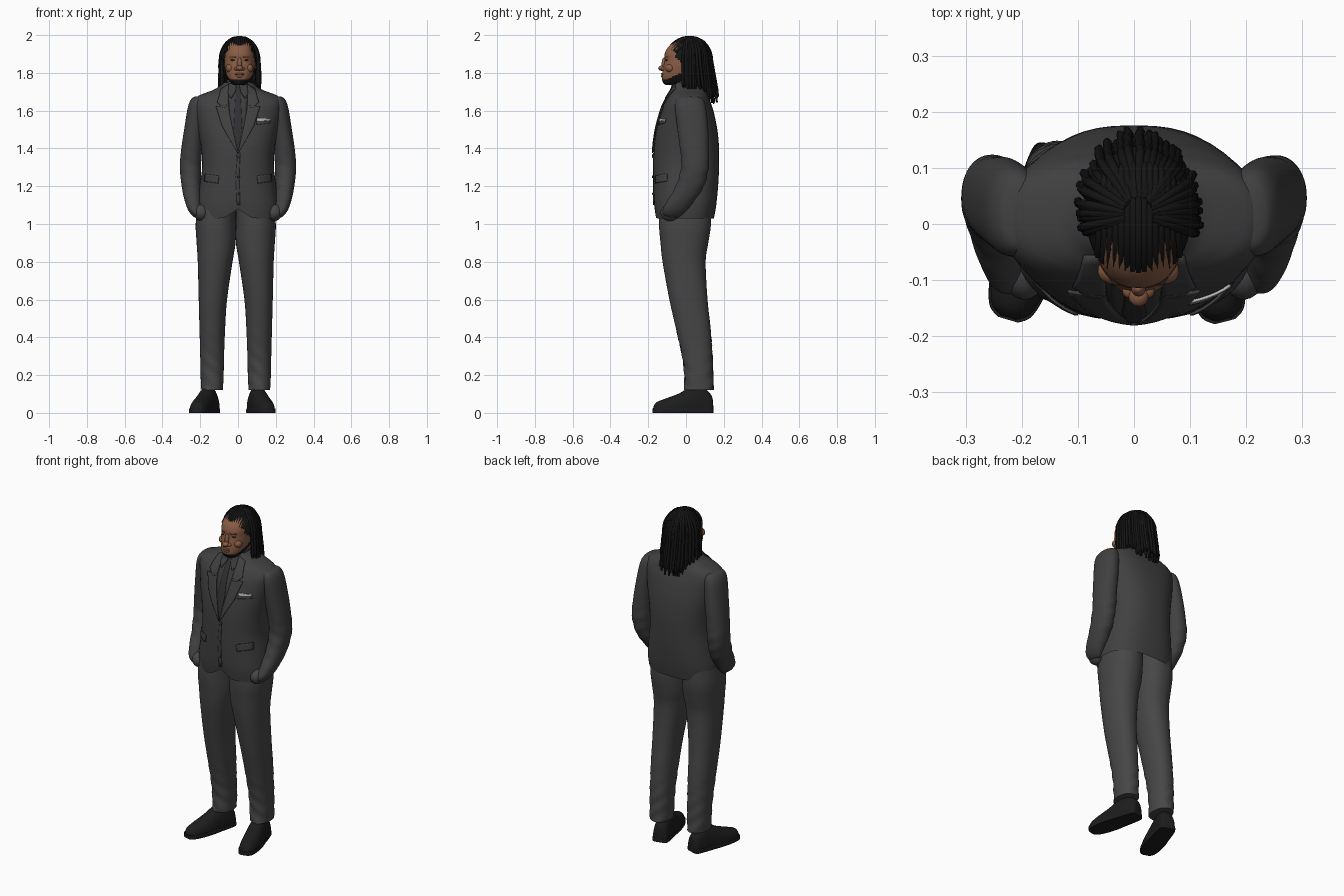
import bpy, bmesh, math, random
from mathutils import Matrix, Vector

if "Cube" in bpy.data.objects:
    bpy.data.objects.remove(bpy.data.objects["Cube"])

random.seed(4)
SEG = 48


def material(name, r, g, b):
    m = bpy.data.materials.new(name)
    m.diffuse_color = (r, g, b, 1)
    m.use_nodes = True
    m.node_tree.nodes["Principled BSDF"].inputs["Base Color"].default_value = m.diffuse_color
    return m


JACKET = material("charcoal jacket", .052, .052, .054)
TROUSER = material("charcoal trousers", .062, .062, .063)
SHIRT = material("dark shirt", .044, .044, .046)
TIE = material("tie and buttons", .03, .03, .032)
SKIN = material("brown skin", .25, .108, .058)
LIP = material("lips", .2, .075, .05)
HAIR = material("black hair", .007, .007, .007)
SHOE = material("black leather", .012, .012, .012)
WHITE = material("pocket square white", .5, .5, .5)
EYE = material("dark eyes", .06, .03, .02)


def refine(rows, k=5):
    """Catmull-Rom through rows of (z, centre x, half width, y front, y back)."""
    out = []
    for i in range(len(rows) - 1):
        quad = [rows[max(i - 1, 0)], rows[i], rows[i + 1], rows[min(i + 2, len(rows) - 1)]]
        for j in range(k):
            t = j / k
            out.append(tuple(.5 * (2 * b + (c - a) * t + (2 * a - 5 * b + 4 * c - d) * t * t
                             + (3 * b - a - 3 * c + d) * t ** 3) for a, b, c, d in zip(*quad)))
    return out + [rows[-1]]


def finish(name, bm, mats, mat_rule=None, matrix=None):
    bmesh.ops.recalc_face_normals(bm, faces=bm.faces[:])
    if mat_rule:
        for f in bm.faces:
            f.material_index = mat_rule(f.calc_center_median())
    if matrix:
        bm.transform(matrix)
    me = bpy.data.meshes.new(name)
    bm.to_mesh(me)
    bm.free()
    for m in mats:
        me.materials.append(m)
    ob = bpy.data.objects.new(name, me)
    bpy.context.collection.objects.link(ob)
    return ob


def loft(name, rows, mats, n=2.3, shape=None, caps=(True, True), mat_rule=None, matrix=None):
    """Skin of superellipse rings stacked along z."""
    bm = bmesh.new()
    rings = []
    for z, cx, rx, yf, yb in refine(rows):
        ring = []
        for i in range(SEG):
            a = math.tau * i / SEG
            c, s = math.cos(a), math.sin(a)
            p = Vector((cx + rx * math.copysign(abs(c) ** (2 / n), c),
                        (yf + yb) / 2 + (yb - yf) / 2 * math.copysign(abs(s) ** (2 / n), s), z))
            ring.append(bm.verts.new(shape(p) if shape else p))
        rings.append(ring)
    for r0, r1 in zip(rings, rings[1:]):
        for i in range(SEG):
            j = (i + 1) % SEG
            bm.faces.new((r0[i], r0[j], r1[j], r1[i]))
    for use, ring in zip(caps, (rings[0], rings[-1])):
        if use:
            bm.faces.new(ring)
    return finish(name, bm, mats, mat_rule, matrix)


def front_y(rows, x, z, n=2.3):
    """Front surface of a loft at (x, z)."""
    fine = sorted(refine(rows))
    for a, b in zip(fine, fine[1:]):
        if a[0] <= z <= b[0]:
            t = (z - a[0]) / (b[0] - a[0] + 1e-9)
            _, cx, rx, yf, yb = (p + (q - p) * t for p, q in zip(a, b))
            u = min(abs(x - cx) / rx, .99)
            return (yf + yb) / 2 - (yb - yf) / 2 * (1 - u ** n) ** (1 / n)
    return fine[0][3]


def strip(name, base, edges, mat, off=.004, thick=.005, cols=6, steps=5, n=2.3):
    """Thin plate lying on a loft's front; edges are (z left, x left, z right, x right)."""
    bm = bmesh.new()
    grid = []
    for a, b in zip(edges, edges[1:]):
        for k in range(steps + (b is edges[-1])):
            zl, xl, zr, xr = (p + (q - p) * k / steps for p, q in zip(a, b))
            row = []
            for c in range(cols + 1):
                x, z = xl + (xr - xl) * c / cols, zl + (zr - zl) * c / cols
                row.append(bm.verts.new((x, front_y(base, x, z, n) - off, z)))
            grid.append(row)
    for r0, r1 in zip(grid, grid[1:]):
        for c in range(cols):
            bm.faces.new((r0[c], r0[c + 1], r1[c + 1], r1[c]))
    ob = finish(name, bm, [mat])
    mod = ob.modifiers.new("thickness", "SOLIDIFY")
    mod.thickness, mod.offset = thick, 0
    return ob


def ball(name, loc, size, mat, rot=0):
    bm = bmesh.new()
    bmesh.ops.create_uvsphere(bm, u_segments=20, v_segments=12, radius=1)
    return finish(name, bm, [mat], matrix=Matrix.Translation(loc) @ Matrix.Rotation(rot, 4, 'Y')
                  @ Matrix.Diagonal((*size, 1)))


# Jacket body with a rounded cutaway at the front hem
N = 2.5
torso = [(1.03, 0, .212, -.163, .148), (1.1, 0, .216, -.17, .16), (1.2, 0, .203, -.172, .17),
         (1.3, 0, .19, -.172, .175), (1.4, 0, .195, -.17, .175), (1.5, 0, .212, -.157, .166),
         (1.6, 0, .23, -.131, .145), (1.645, 0, .235, -.112, .13), (1.675, 0, .215, -.095, .12),
         (1.695, 0, .17, -.082, .112), (1.715, 0, .12, -.07, .105), (1.75, 0, .074, -.058, .086)]


def hem(p):
    if p.y < 0 and p.z < 1.15:
        p.z += .05 * math.exp(-(p.x / .045) ** 2) * (1.15 - p.z) / .12
    return p


loft("jacket_body", torso, [JACKET], N, hem, (False, True))


def on_jacket(name, edges, mat, off, **kw):
    return strip(name, torso, edges, mat, off, n=N, **kw)


# Shirt, tie, lapels and jacket details
on_jacket("shirt_front", [(1.38, -.003, 1.38, .003), (1.55, -.042, 1.55, .042),
                          (1.735, -.055, 1.735, .055)], SHIRT, .002)
on_jacket("tie", [(1.39, -.006, 1.39, .006), (1.52, -.022, 1.52, .022),
                  (1.69, -.013, 1.69, .013), (1.725, -.018, 1.725, .018)], TIE, .005)
on_jacket("front_edge", [(1.375, -.002, 1.375, .012), (1.25, -.012, 1.25, .006),
                         (1.1, -.006, 1.1, .012)], JACKET, .001, cols=2)
for s, side in ((-1, "left"), (1, "right")):
    on_jacket("lapel_lower_" + side, [(1.375, 0, 1.38, s * .006), (1.5, s * .027, 1.52, s * .085),
              (1.59, s * .045, 1.625, s * .118), (1.63, s * .05, 1.625, s * .085)], JACKET, .007)
    on_jacket("lapel_collar_" + side, [(1.62, s * .048, 1.615, s * .08), (1.64, s * .05, 1.645, s * .11),
              (1.74, s * .05, 1.715, s * .09)], JACKET, .007)
    on_jacket("shirt_collar_" + side, [(1.665, s * .035, 1.67, s * .04), (1.70, s * .014, 1.69, s * .052),
              (1.742, s * .006, 1.742, s * .05)], SHIRT, .01)
    on_jacket("pocket_flap_" + side, [(1.215, s * .105, 1.225, s * .178),
                                      (1.255, s * .1, 1.265, s * .174)], JACKET, .003)
on_jacket("breast_pocket", [(1.525, .1, 1.535, .172), (1.545, .098, 1.555, .17)], JACKET, .002)
on_jacket("pocket_square", [(1.543, .1, 1.548, .17), (1.56, .102, 1.556, .172)], WHITE, .004)
for z, r in ((1.36, .011), (1.25, .007), (1.16, .006)):
    ball("button", (.003, front_y(torso, .003, z, N) - .004, z), (r, .004, r), TIE)

# Sleeves, with the hands pushed into the trouser pockets
for s, side in ((-1, "left"), (1, "right")):
    arm = [(1.676, .2, .02, -.01, .05), (1.665, .206, .038, -.045, .085), (1.62, .215, .05, -.058, .105),
           (1.5, .232, .053, -.045, .118), (1.4, .245, .055, -.032, .12), (1.3, .252, .056, -.025, .12),
           (1.2, .247, .051, -.055, .095), (1.13, .239, .045, -.095, .05), (1.08, .23, .037, -.122, .01),
           (1.05, .22, .028, -.12, -.02), (1.035, .215, .015, -.1, -.04)]
    creases = lambda p: p + Vector((0, .0035 * math.sin(p.z * 90 + p.x * 40), 0)) \
        * max(0, 1 - abs(p.z - 1.25) / .18)
    loft("sleeve_" + side, [(z, s * x, r, a, b) for z, x, r, a, b in arm], [JACKET], 2.2, creases)
    ball("pocket_hand_" + side, (s * .195, -.085, 1.06), (.04, .05, .045), TROUSER, s * .3)

    # Trouser leg
    leg = [(1.13, .1, .1, -.14, .13), (1.0, .106, .106, -.143, .132), (.9, .104, .103, -.135, .118),
           (.8, .109, .092, -.124, .104), (.6, .121, .075, -.088, .114), (.45, .124, .068, -.054, .13),
           (.3, .125, .063, -.02, .14), (.2, .125, .061, -.008, .143), (.12, .125, .057, -.01, .146)]
    folds = lambda p: p + Vector((0, .003 * math.sin(p.z * 75 + p.x * 60), 0)) * min(1, max(0, (.5 - p.z) * 6))
    loft("trouser_leg_" + side, [(z, s * x - .012, r, a, b) for z, x, r, a, b in leg], [TROUSER], 2.2, folds)

    # Shoe: rings run from heel to toe, flattened underneath
    heel, ang = ((-.133, .138), -.29) if s < 0 else ((.083, .138), .25)
    d = Vector((math.sin(ang), -math.cos(ang), 0))
    p = Vector((math.cos(ang), math.sin(ang), 0))
    frame = Matrix(((p.x, 0, d.x, heel[0]), (p.y, 0, d.y, heel[1]), (0, 1, 0, 0), (0, 0, 0, 1)))
    shoe = [(0, .02, .07), (.01, .04, .1), (.06, .047, .14), (.12, .05, .135), (.18, .054, .103),
            (.25, .05, .077), (.3, .037, .058), (.318, .016, .036)]
    loft("shoe_upper_" + side, [(t, 0, w, -h * .6, h) for t, w, h in shoe], [SHOE], 2.2,
         lambda v: Vector((v.x, max(v.y, .012), v.z)), matrix=frame)
    loft("shoe_sole_" + side, [(t * 1.012, 0, w + .003, -.04, .06) for t, w, h in shoe], [SHOE], 2.6,
         lambda v: Vector((v.x, min(max(v.y, 0), .022), v.z)), matrix=frame)

# Neck, shirt collar band and head with a chin-strap beard
CX = .008
loft("neck", [(1.68, .004, .058, -.05, .07), (1.74, .005, .056, -.055, .07), (1.82, CX, .056, -.05, .08)], [SKIN])
loft("collar_band", [(1.69, .003, .072, -.066, .085), (1.735, .003, .066, -.066, .083),
                     (1.765, .004, .061, -.062, .08)], [SHIRT], caps=(True, False))
head = [(1.735, CX, .022, -.1, -.045), (1.742, CX, .04, -.117, -.01), (1.765, CX, .058, -.127, .04),
        (1.79, CX, .07, -.127, .075), (1.83, CX, .078, -.12, .095), (1.865, CX, .081, -.113, .105),
        (1.9, CX, .08, -.113, .11), (1.935, CX, .074, -.096, .11), (1.965, CX, .058, -.063, .09),
        (1.985, CX, .03, -.03, .05)]
loft("head", head, [SKIN, HAIR],
     mat_rule=lambda c: int(c.z < 1.766 + .5 * max(0, c.y + .1) and c.y < .03))

ball("nose_bridge", (CX, -.116, 1.848), (.013, .013, .034), SKIN)
ball("nose_tip", (CX, -.128, 1.825), (.018, .019, .014), SKIN)
ball("lip_upper", (CX, -.121, 1.793), (.026, .011, .007), LIP)
ball("lip_lower", (CX, -.121, 1.782), (.023, .011, .008), LIP)
for s, side in ((-1, "left"), (1, "right")):
    ball("nostril_" + side, (CX + s * .017, -.118, 1.822), (.012, .014, .01), SKIN)
    ball("cheek_" + side, (CX + s * .045, -.084, 1.825), (.028, .024, .024), SKIN)
    ball("eye_" + side, (CX + s * .034, -.102, 1.868), (.014, .008, .005), EYE)
    ball("ear_" + side, (CX + s * .086, .012, 1.85), (.012, .022, .034), SKIN)
    strip("eyebrow_" + side, head, [(1.883, CX + s * .015, 1.882, CX + s * .052),
                                    (1.888, CX + s * .016, 1.886, CX + s * .05)], EYE, .0, .003)

# Hair cap, cut away along the hairline
bm = bmesh.new()
bmesh.ops.create_uvsphere(bm, u_segments=48, v_segments=32, radius=1)
bm.transform(Matrix.Translation((CX, .016, 1.868)) @ Matrix.Diagonal((.094, .123, .12, 1)))
bmesh.ops.delete(bm, geom=[f for f in bm.faces if f.calc_center_median().z
                           < 1.915 - .75 * (f.calc_center_median().y + .1)], context='FACES')
finish("hair_cap", bm, [HAIR])

# Locks: over the skull, then hanging to the shoulders
cu = bpy.data.curves.new("locks", 'CURVE')
cu.dimensions, cu.bevel_depth, cu.bevel_resolution, cu.use_fill_caps = '3D', .0085, 1, True
cu.materials.append(HAIR)


def lock(points):
    sp = cu.splines.new('POLY')
    sp.points.add(len(points) - 1)
    for i, (q, co) in enumerate(zip(sp.points, points)):
        q.co = (*co, 1)
        q.radius = .6 if i == len(points) - 1 else 1


for layer, count in ((1, 42), (.88, 32)):
    for i in range(count):
        a = math.radians(-106 + 212 * i / (count - 1)) + random.uniform(-.05, .05)
        sx, sy, back = math.sin(a), math.cos(a), max(0, math.cos(a))
        grow = layer * random.uniform(.93, 1.06)
        pts = []
        for k in range(9):
            th = math.radians(14 + 76 * k / 8)
            pts.append((CX + .1 * grow * sx * math.sin(th), .018 + .113 * grow * sy * math.sin(th),
                        1.868 + .122 * math.cos(th)))
        end = 1.72 - .06 * back + random.uniform(-.025, .03)
        x0, y0, z0 = pts[-1]
        for k in range(1, 7):
            t = k / 6
            pts.append((x0 + .006 * sx * t + random.uniform(-.002, .002), y0 + .034 * back * t,
                        z0 + (end - z0) * t))
        lock(pts)
for i in range(15):  # locks swept back from the forehead
    u = -1 + i / 7
    r = math.sqrt(1 - .55 * u * u)
    lock([(CX + u * .075 * (1 - .1 * math.sin(math.radians(t))), .018 - .124 * r * math.cos(math.radians(t)),
           1.868 + .121 * r * math.sin(math.radians(t))) for t in range(29, 145, 9)])
bpy.context.collection.objects.link(bpy.data.objects.new("hair_locks", cu))

# Smooth shading with crisp edges
meshes = [o for o in bpy.context.scene.objects if o.type == 'MESH']
for o in meshes:
    o.select_set(True)
bpy.context.view_layer.objects.active = meshes[0]
bpy.ops.object.shade_smooth_by_angle(angle=math.radians(40))
